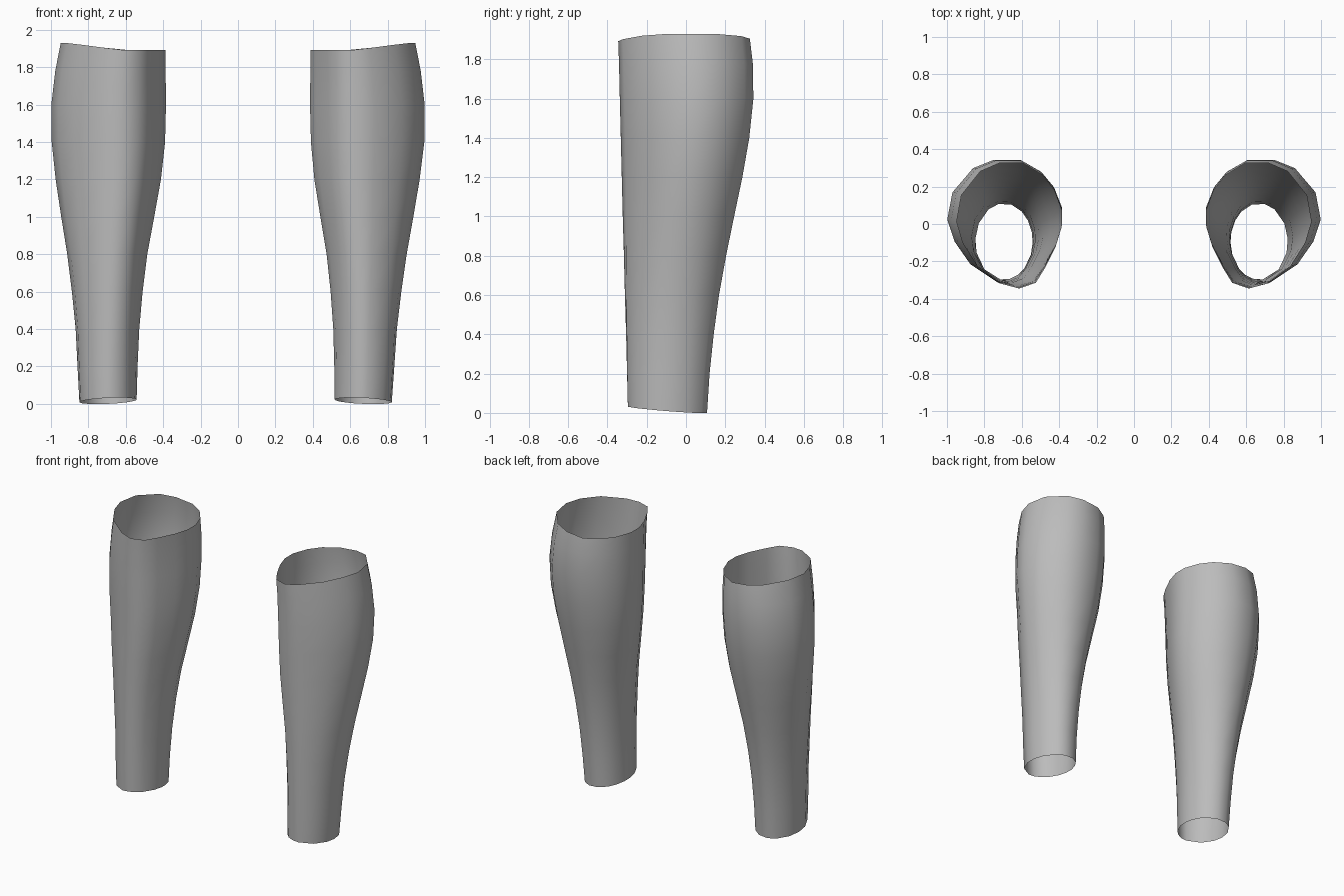
import bpy, bmesh, math

if "Cube" in bpy.data.objects:
    bpy.data.objects.remove(bpy.data.objects["Cube"])

# Grey material
grey = bpy.data.materials.new("plain grey")
grey.diffuse_color = (0.5, 0.5, 0.5, 1)
grey.use_nodes = True
grey.node_tree.nodes["Principled BSDF"].inputs["Base Color"].default_value = grey.diffuse_color

# Leg stations: height, inner x, outer x, front y, back y
STATIONS = [
    (0.00, .542, .848, -.296, .107), (0.20, .537, .858, -.300, .120),
    (0.40, .528, .868, -.305, .141), (0.60, .510, .888, -.311, .168),
    (0.80, .485, .913, -.316, .204), (1.00, .448, .945, -.322, .245),
    (1.20, .412, .975, -.327, .287), (1.40, .390, .996, -.332, .322),
    (1.60, .385, .998, -.337, .343), (1.78, .387, .977, -.341, .340),
    (1.90, .388, .948, -.345, .325)]

# Calf cross-section in unit coordinates (x outward, y back)
CALF = [(.91, .49), (.55, .87), (.19, 1.0), (-.27, 1.0), (-.64, .81), (-.86, .57),
        (-1.0, .25), (-1.0, -.03), (-.89, -.33), (-.68, -.68), (-.51, -.91),
        (-.19, -1.0), (.12, -.93), (.60, -.64), (.88, -.27), (1.0, .07)]


def section(t):
    """Blend from a round ankle (t=0) to the calf outline (t=1)."""
    pts = []
    for x, y in CALF:
        r = math.hypot(x, y)
        pts.append((x / r * (1 - t) + x * t, y / r * (1 - t) + y * t))
    xs, ys = [p[0] for p in pts], [p[1] for p in pts]
    # Rescale so the outline always fills the unit square
    return [(2 * (x - min(xs)) / (max(xs) - min(xs)) - 1,
             2 * (y - min(ys)) / (max(ys) - min(ys)) - 1) for x, y in pts]


def make_leg(name, side, ankle_shift):
    bm = bmesh.new()
    rings = []
    last = len(STATIONS) - 1
    for i, (z, xi, xo, yf, yb) in enumerate(STATIONS):
        shift = ankle_shift * max(0, 1 - z / 1.4)
        ring = []
        for u, v in section(min(1, z / 1.2)):
            h = z
            if i == 0:          # slanted ankle opening
                h = .016 - .016 * v - .007 * u
            elif i == last:     # top rim rises on the outer side
                h = 1.892 + .037 * min(1, max(0, u + .15))
            x = (xi + xo) / 2 + u * (xo - xi) / 2 - shift
            y = (yf + yb) / 2 + v * (yb - yf) / 2
            ring.append(bm.verts.new((side * x, y, h)))
        rings.append(ring)
    # Open tube wall
    for a, b in zip(rings, rings[1:]):
        for j in range(len(a)):
            k = (j + 1) % len(a)
            quad = (a[j], a[k], b[k], b[j])
            f = bm.faces.new(quad if side > 0 else quad[::-1])
            f.smooth = True
    mesh = bpy.data.meshes.new(name)
    bm.to_mesh(mesh)
    bm.free()
    mesh.materials.append(grey)
    bpy.context.collection.objects.link(bpy.data.objects.new(name, mesh))


make_leg("left_lower_leg", -1, 0)
make_leg("right_lower_leg", 1, .026)
